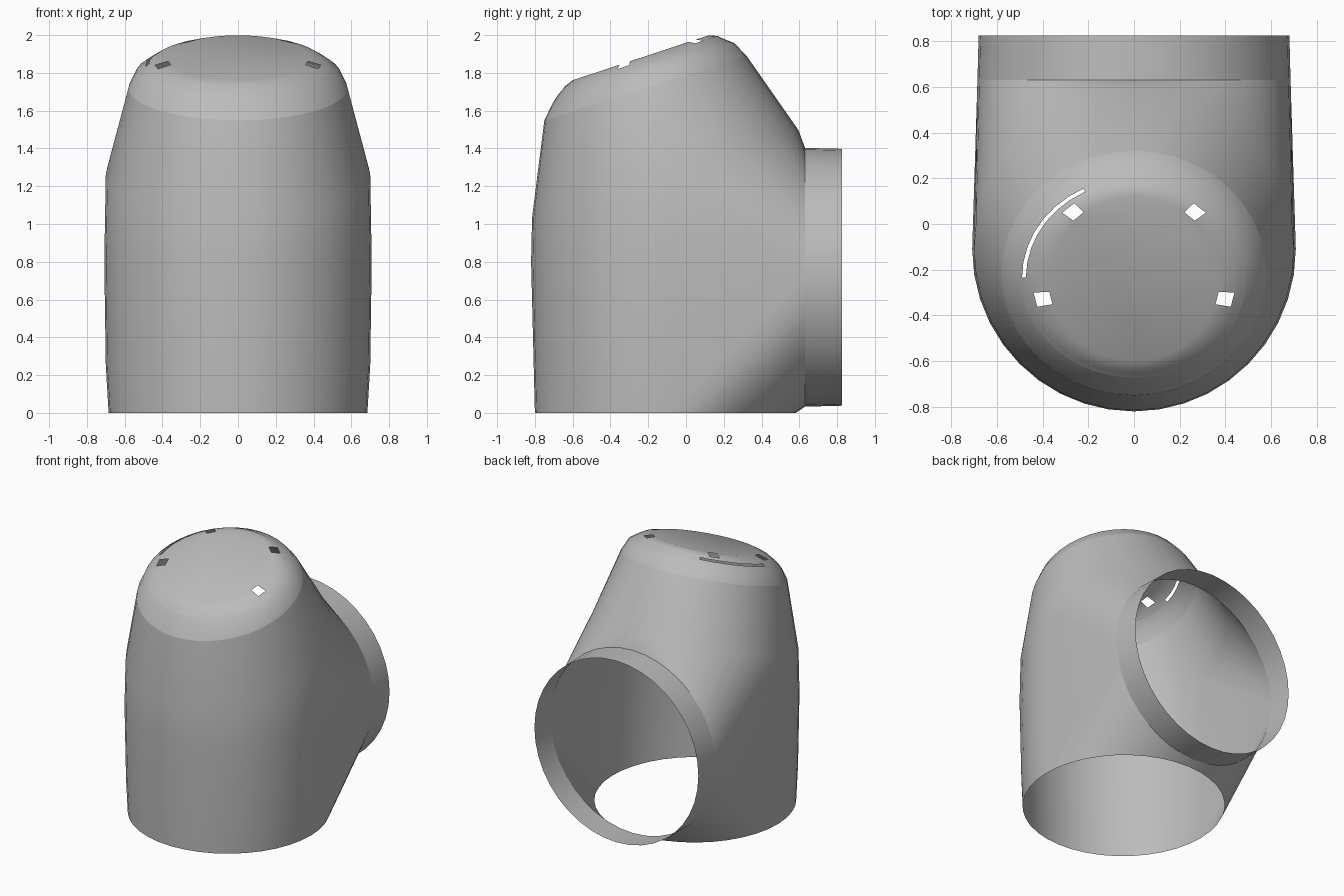
import bpy, bmesh
from math import cos, sin, tau, radians, degrees

if "Cube" in bpy.data.objects:
    bpy.data.objects.remove(bpy.data.objects["Cube"])

SEG = 40
SLOPE = 0.33  # tilt of the shoulder and cap

grey = bpy.data.materials.new("plain grey")
grey.use_nodes = True
colour = (0.5, 0.5, 0.5, 1)
grey.diffuse_color = colour
grey.node_tree.nodes["Principled BSDF"].inputs["Base Color"].default_value = colour


def ring(bm, cy, rx, ry, z, slope=0.0):
    """Elliptical ring round the upright axis; z is its height at the centre."""
    out = []
    for i in range(SEG):
        a = tau * i / SEG
        dy = ry * sin(a)
        out.append(bm.verts.new((rx * cos(a), cy + dy, z + slope * dy)))
    return out


def outlet_ring(bm, y, r, z=0.718):
    """Round ring facing the back."""
    return [bm.verts.new((r * cos(tau * i / SEG), y, z + r * sin(tau * i / SEG)))
            for i in range(SEG)]


def bridge(bm, a, b, skip=()):
    for i in range(SEG):
        if i not in skip:
            j = (i + 1) % SEG
            bm.faces.new((a[i], a[j], b[j], b[i]))


def finish(bm, name, angle=30):
    bmesh.ops.recalc_face_normals(bm, faces=bm.faces)
    mesh = bpy.data.meshes.new(name)
    bm.to_mesh(mesh)
    bm.free()
    mesh.materials.append(grey)
    obj = bpy.data.objects.new(name, mesh)
    bpy.context.collection.objects.link(obj)
    bpy.ops.object.select_all(action="DESELECT")
    obj.select_set(True)
    bpy.context.view_layer.objects.active = obj
    bpy.ops.object.shade_smooth_by_angle(angle=radians(angle))


# Body: hull blending the round base, the tilted shoulder and the back outlet
bm = bmesh.new()
base = ring(bm, -0.11, 0.685, 0.69, 0)
low = ring(bm, -0.11, 0.70, 0.695, 0.25)
waist = ring(bm, -0.11, 0.708, 0.71, 0.8)
shoulder = ring(bm, -0.11, 0.70, 0.705, 1.265, SLOPE)
outlet = outlet_ring(bm, 0.63, 0.685)
bmesh.ops.convex_hull(bm, input=bm.verts[:])
openings = [set(base), set(shoulder), set(outlet)]
bmesh.ops.delete(bm, geom=[f for f in bm.faces
                           if any(set(f.verts) <= o for o in openings)],
                 context="FACES_KEEP_BOUNDARY")
bmesh.ops.delete(bm, geom=[e for e in bm.edges if not e.link_faces], context="EDGES")

# Neck: tapers up from the shoulder
neck = ring(bm, -0.215, 0.58, 0.535, 1.72, SLOPE - 0.01)
bridge(bm, shoulder, neck)
bmesh.ops.delete(bm, geom=[v for v in bm.verts if not v.link_faces], context="VERTS")
finish(bm, "body", 40)

# Collar round the back outlet
bm = bmesh.new()
bridge(bm, outlet_ring(bm, 0.63, 0.685), outlet_ring(bm, 0.825, 0.68))
finish(bm, "outlet_collar")

# Rounded rim above the neck
bm = bmesh.new()
rim = [ring(bm, -0.215, 0.58, 0.535, 1.72, SLOPE - 0.01),
       ring(bm, -0.225, 0.54, 0.48, 1.80, SLOPE),
       ring(bm, -0.235, 0.49, 0.437, 1.835, SLOPE)]
for a, b in zip(rim, rim[1:]):
    bridge(bm, a, b)
finish(bm, "rim", 40)


def near(targets):
    """Segments lying closest to the given angles in degrees."""
    return {int(t % 360 * SEG / 360) for t in targets}


# Cap: flat tilted disc with four small holes and a slit along its left edge
bm = bmesh.new()
slit = {i for i in range(SEG) if 112 < degrees(tau * i / SEG) < 175}
rings = [ring(bm, -0.235, 0.49, 0.437, 1.835, SLOPE),
         ring(bm, -0.235, 0.473, 0.422, 1.846, SLOPE),
         ring(bm, -0.237, 0.445, 0.405, 1.862, SLOPE),
         ring(bm, -0.24, 0.375, 0.36, 1.88, SLOPE)]
for a, b, skip in zip(rings, rings[1:], (slit, (), near((48, 132, 191, 349)))):
    bridge(bm, a, b, skip)
bm.faces.new(rings[-1])
finish(bm, "cap", 40)
